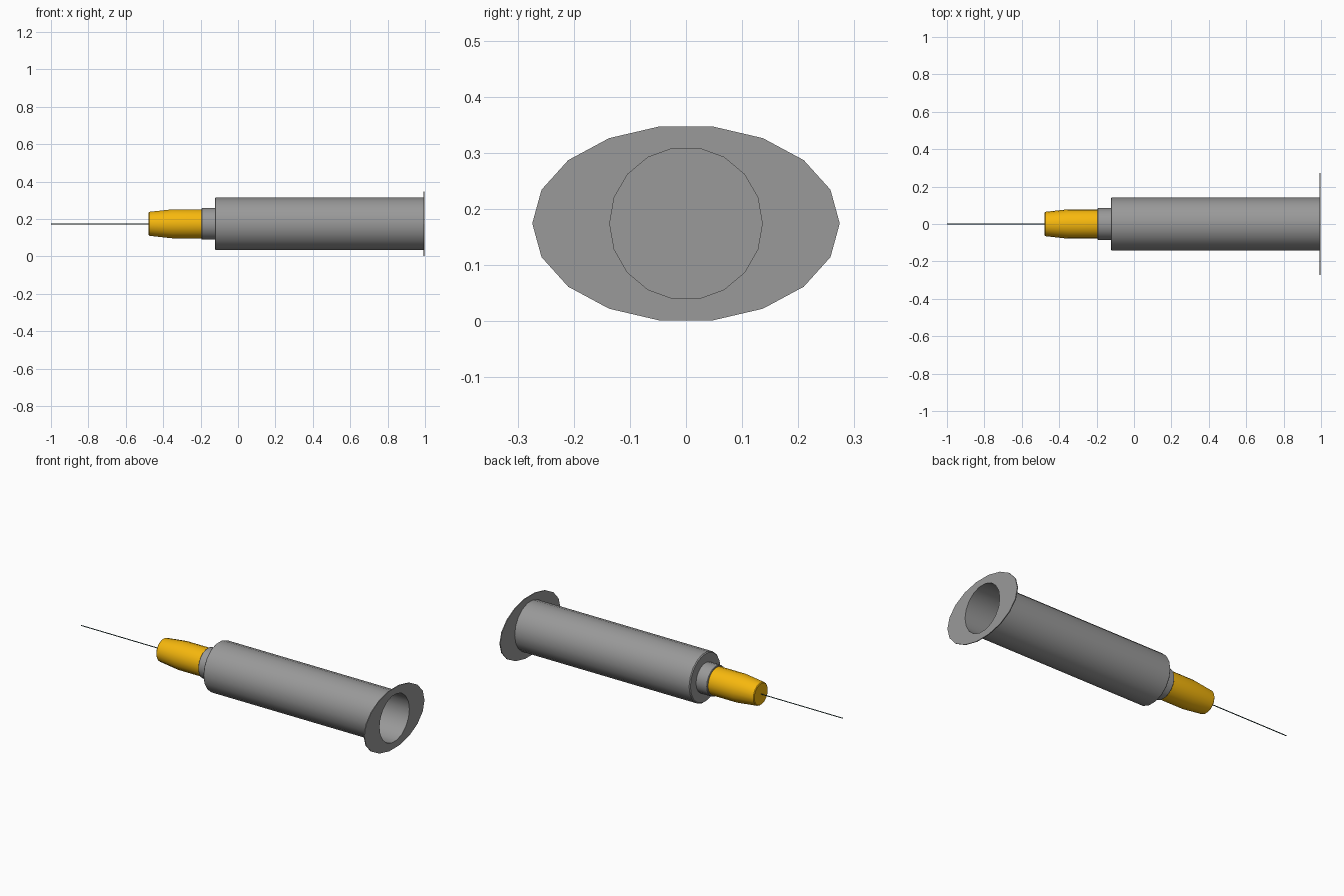
import bpy, bmesh
from math import cos, sin, pi, radians

if "Cube" in bpy.data.objects:
    bpy.data.objects.remove(bpy.data.objects["Cube"])

AXIS_Z = 0.174
SIDES = 18


def lathe(name, profile, color, sides=SIDES, smooth_bands=()):
    """Turn a profile of (x, y radius, z radius) stations about the long axis."""
    bm = bmesh.new()
    rings = []
    for x, ry, rz in profile:
        rings.append([bm.verts.new((x, ry * cos(2 * pi * i / sides),
                                    AXIS_Z + rz * sin(2 * pi * i / sides)))
                      for i in range(sides)])
    for band, (a, b) in enumerate(zip(rings, rings[1:])):
        for i in range(sides):
            j = (i + 1) % sides
            face = bm.faces.new((a[i], a[j], b[j], b[i]))
            face.smooth = band in smooth_bands
    bm.faces.new(rings[0])
    bm.faces.new(rings[-1])
    bmesh.ops.recalc_face_normals(bm, faces=bm.faces)
    mesh = bpy.data.meshes.new(name)
    bm.to_mesh(mesh)
    bm.free()
    mesh.set_sharp_from_angle(angle=radians(30))
    obj = bpy.data.objects.new(name, mesh)
    bpy.context.collection.objects.link(obj)
    mat = bpy.data.materials.new(name + "_color")
    mat.diffuse_color = color
    mat.use_nodes = True
    mat.node_tree.nodes["Principled BSDF"].inputs["Base Color"].default_value = mat.diffuse_color
    mesh.materials.append(mat)
    return obj


def circles(*pairs):
    return [(x, r, r) for x, r in pairs]


# Barrel with front neck, oval finger flange and open bore, as one shell
body = circles((-0.195, 0.083), (-0.192, 0.086), (-0.124, 0.086),
               (-0.124, 0.137), (-0.119, 0.142), (0.992, 0.142))
flange = [(0.992, 0.274, 0.1755), (0.997, 0.274, 0.1755)]
bore = circles((0.997, 0.136), (-0.116, 0.136))
lathe("barrel", body + flange + bore, (0.32, 0.32, 0.32, 1), smooth_bands=(1, 4))

# Tapered needle hub
lathe("needle_hub", circles((-0.478, 0.061), (-0.474, 0.065), (-0.353, 0.0785),
                            (-0.195, 0.0785)), (0.93, 0.48, 0.004, 1),
      smooth_bands=(1, 2))

# Needle
lathe("needle", circles((-1.0, 0.0025), (-0.47, 0.0025)), (0.02, 0.06, 0.06, 1), sides=8)
